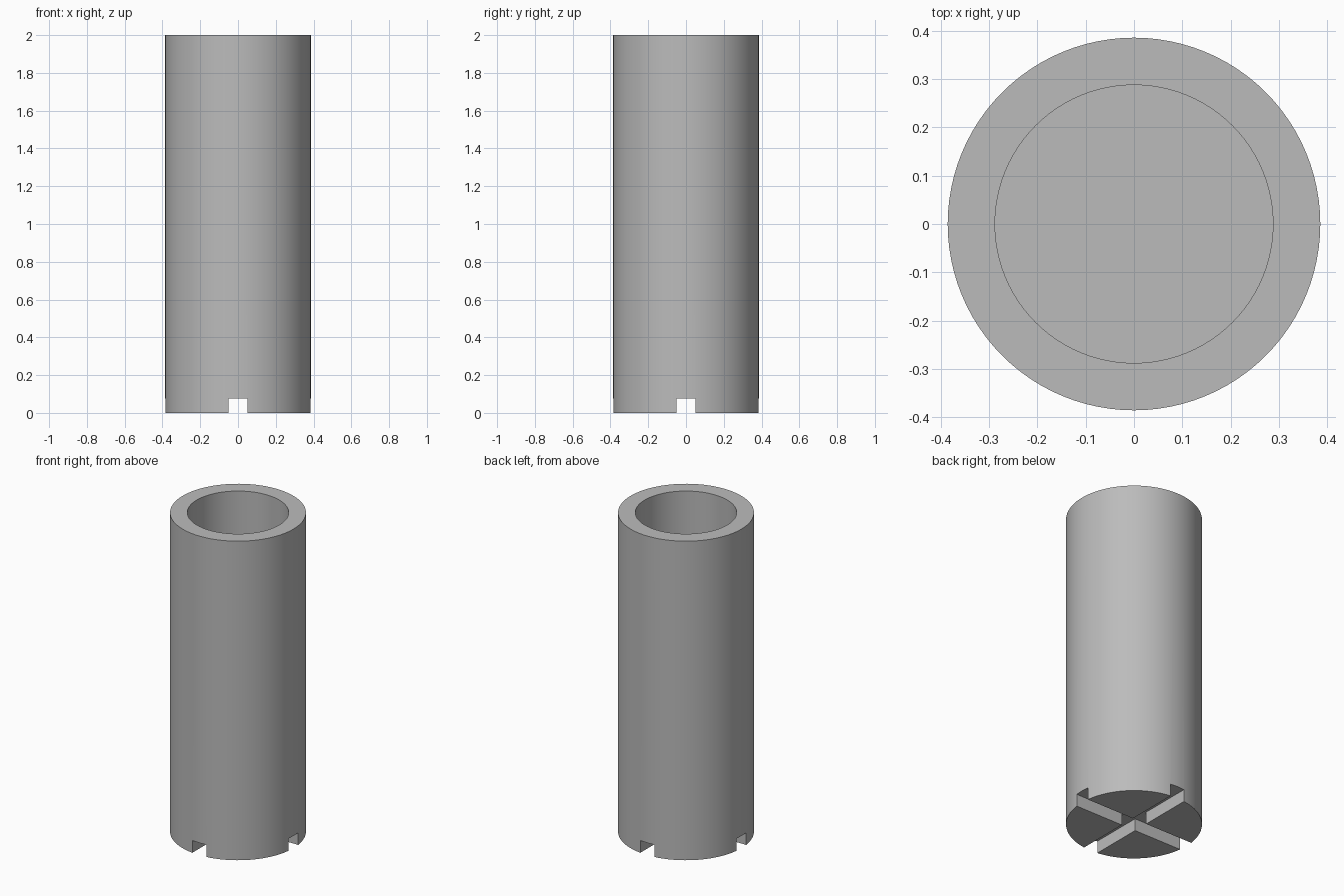
import bpy, bmesh
from math import radians

if "Cube" in bpy.data.objects:
    bpy.data.objects.remove(bpy.data.objects["Cube"], do_unlink=True)

OUTER, BORE, HEIGHT, FLOOR = 0.386, 0.288, 2.0, 0.17
SLOT_W, SLOT_H = 0.098, 0.077

grey = bpy.data.materials.new("plain grey")
grey.use_nodes = True
colour = (0.5, 0.5, 0.5, 1)
grey.diffuse_color = colour
grey.node_tree.nodes["Principled BSDF"].inputs["Base Color"].default_value = colour


def cylinder(name, radius, z0, z1):
    bpy.ops.mesh.primitive_cylinder_add(vertices=96, radius=radius, depth=z1 - z0,
                                        location=(0, 0, (z0 + z1) / 2))
    ob = bpy.context.object
    ob.name = name
    return ob


def box(name, size):
    bpy.ops.mesh.primitive_cube_add(size=1)
    ob = bpy.context.object
    ob.name, ob.scale = name, size
    return ob


# Tube body with a closed, slotted base
tube = cylinder("tube_body", OUTER, 0, HEIGHT)
tube.data.materials.append(grey)

# Cutters: blind bore from the top, crossed slots through the base
cutters = [cylinder("bore_cutter", BORE, FLOOR, HEIGHT + 0.2),
           box("slot_cutter_x", (1, SLOT_W, 2 * SLOT_H)),
           box("slot_cutter_y", (SLOT_W, 1, 2 * SLOT_H))]
for cutter in cutters:
    cutter.hide_render = True
    cutter.data.materials.append(grey)
    mod = tube.modifiers.new(cutter.name, 'BOOLEAN')
    mod.operation, mod.solver, mod.object = 'DIFFERENCE', 'EXACT', cutter

# Apply the cuts, then drop the cutters
bpy.ops.object.select_all(action='DESELECT')
tube.select_set(True)
bpy.context.view_layer.objects.active = tube
for cutter in cutters:
    bpy.ops.object.modifier_apply(modifier=cutter.name)
    bpy.data.objects.remove(cutter, do_unlink=True)

bpy.ops.object.shade_smooth_by_angle(angle=radians(30))
